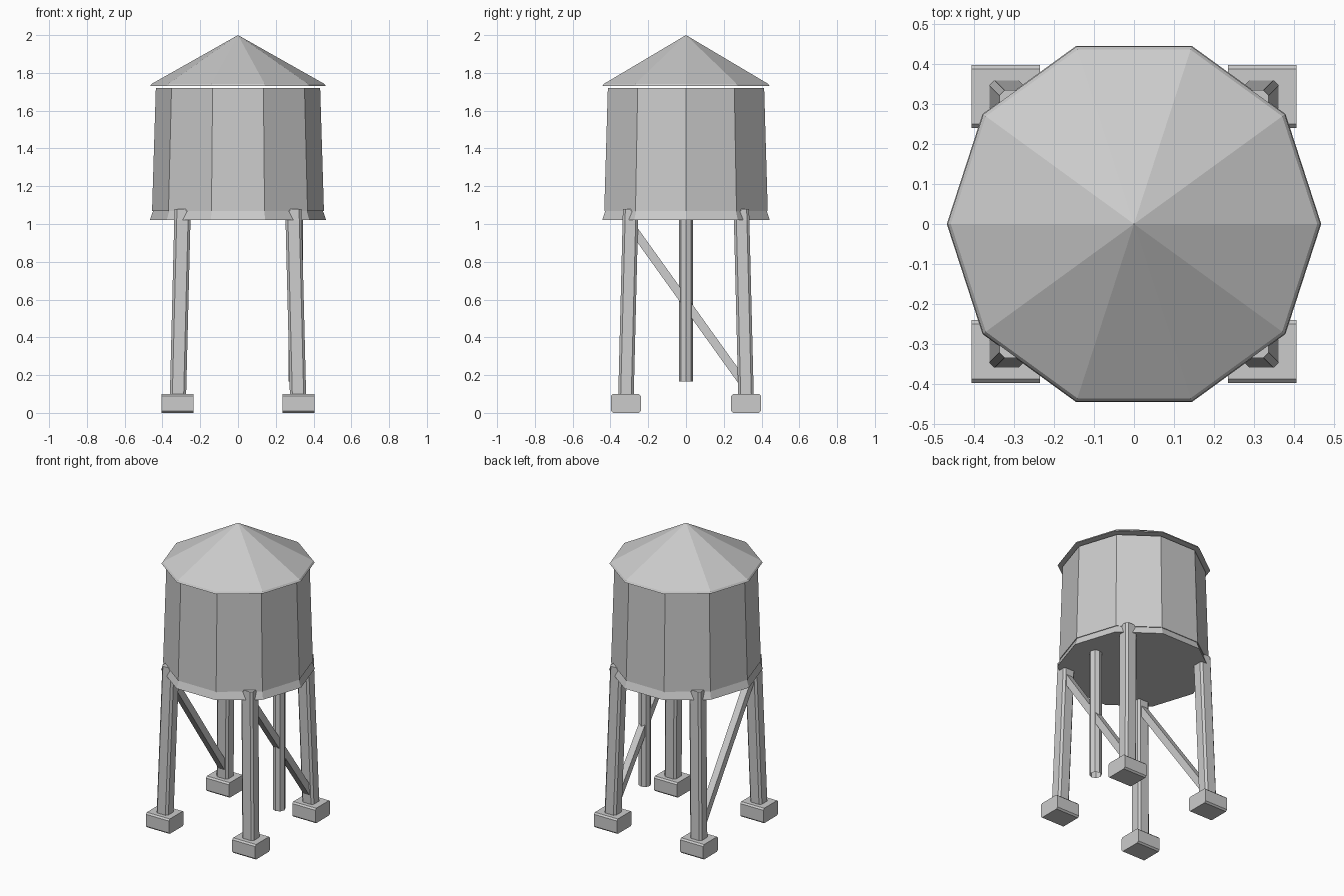
import bpy, bmesh, math
from mathutils import Vector

cube = bpy.data.objects.get("Cube")
if cube:
    bpy.data.objects.remove(cube, do_unlink=True)

grey = bpy.data.materials.new("plain_grey")
grey.use_nodes = True
grey.diffuse_color = (0.6, 0.6, 0.6, 1)
grey.node_tree.nodes["Principled BSDF"].inputs["Base Color"].default_value = (0.6, 0.6, 0.6, 1)


def finish(name, bm):
    """Turn a bmesh into a flat-shaded grey object."""
    bmesh.ops.recalc_face_normals(bm, faces=bm.faces)
    mesh = bpy.data.meshes.new(name)
    bm.to_mesh(mesh)
    bm.free()
    mesh.materials.append(grey)
    obj = bpy.data.objects.new(name, mesh)
    bpy.context.collection.objects.link(obj)
    return obj


def lathe(name, profile, sides=10, center=(0, 0), capped=True):
    """Stack polygon rings of (radius, z); a zero radius makes a point."""
    bm = bmesh.new()
    rings = []
    for r, z in profile:
        count = sides if r else 1
        rings.append([bm.verts.new((center[0] + r * math.cos(math.tau * i / sides),
                                    center[1] + r * math.sin(math.tau * i / sides), z))
                      for i in range(count)])
    for low, high in zip(rings, rings[1:]):
        for i in range(sides):
            j = (i + 1) % sides
            top = [high[j], high[i]] if len(high) > 1 else [high[0]]
            bm.faces.new([low[i], low[j]] + top)
    if capped:
        for ring in (rings[0], rings[-1]):
            if len(ring) > 1:
                bm.faces.new(ring)
    return finish(name, bm)


def beam(name, start, end, axis_a, axis_b, bevel, along=2):
    """Box swept from start to end, with the edges along one axis chamfered."""
    bm = bmesh.new()
    bmesh.ops.create_cube(bm, size=1)
    edges = [e for e in bm.edges
             if abs((e.verts[0].co - e.verts[1].co)[along]) > 0.5]
    a, b, start, end = map(Vector, (axis_a, axis_b, start, end))
    for v in bm.verts:
        x, y, z = v.co
        v.co = start.lerp(end, z + 0.5) + a * x + b * y
    bmesh.ops.bevel(bm, geom=edges, offset=bevel, segments=1, affect='EDGES')
    return finish(name, bm)


# Tank, flared skirt and conical roof
lathe("tank", [(0.455, 1.07), (0.435, 1.72)])
lathe("tank_skirt", [(0.467, 1.02), (0.446, 1.08)])
lathe("roof", [(0.465, 1.73), (0.457, 1.742), (0, 2.0)])

# Hanging outlet pipe, open at the bottom
lathe("outlet_pipe", [(0.038, 0.165), (0.038, 1.03)], 8, (0.305, 0), False)

# Splayed legs on footing blocks
for sx, side in ((1, "left"), (-1, "right")):
    for sy, end in ((-1, "front"), (1, "back")):
        beam(f"{end}_{side}_leg", (sx * 0.318, sy * 0.318, 0.08),
             (sx * 0.293, sy * 0.293, 1.08), (0.086, 0, 0), (0, 0.082, 0), 0.013)
        beam(f"{end}_{side}_footing", (sx * 0.32, sy * 0.318, 0),
             (sx * 0.32, sy * 0.318, 0.1), (0.17, 0, 0), (0, 0.157, 0), 0.01, 0)
    # Diagonal brace from the front leg's top to the back leg's foot
    beam(f"{side}_brace", (sx * 0.297, -0.285, 0.98), (sx * 0.315, 0.31, 0.15),
         (0.045, 0, 0), (0, 0.037, 0.026), 0.008)
